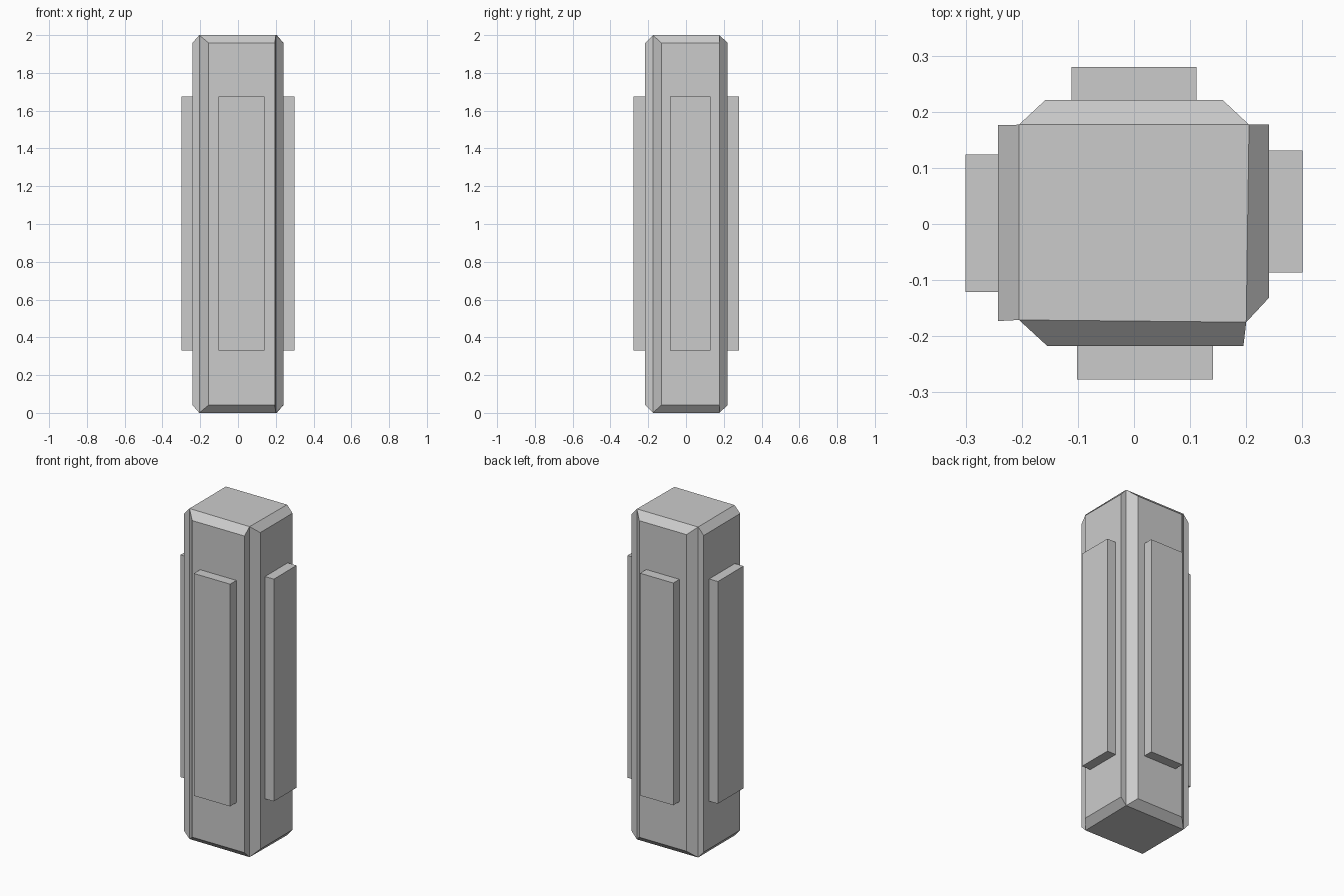
import bpy, bmesh

if "Cube" in bpy.data.objects:
    bpy.data.objects.remove(bpy.data.objects["Cube"])

H = 2.0
LIP = 0.042                      # height of the sloped lips at top and bottom
PANEL_Z = (0.33, 1.675)

# Core plan corners, anticlockwise from front left
CORNERS = [(-0.205, -0.171), (0.2, -0.175), (0.205, 0.177), (-0.205, 0.177)]

# name, depth axis, body depth, body span, panel depth, panel span
# (spans run in the same anticlockwise direction as the corners)
SIDES = [
    ("front", 1, -0.217, (-0.155, 0.195), -0.277, (-0.102, 0.141)),
    ("right", 0, 0.241, (-0.131, 0.177), 0.30, (-0.086, 0.131)),
    ("back", 1, 0.221, (0.158, -0.158), 0.28, (0.111, -0.111)),
    ("left", 0, -0.242, (0.176, -0.173), -0.30, (0.124, -0.121)),
]


def point(axis, depth, along, z):
    return (depth, along, z) if axis == 0 else (along, depth, z)


def make_object(name, bm):
    bmesh.ops.recalc_face_normals(bm, faces=bm.faces)
    mesh = bpy.data.meshes.new(name)
    bm.to_mesh(mesh)
    bm.free()
    ob = bpy.data.objects.new(name, mesh)
    bpy.context.collection.objects.link(ob)


def raised_quad(bm, base, top, cap_base=False):
    """Walls from a base loop to a raised loop, closed by the raised face."""
    for i in range(4):
        j = (i + 1) % 4
        bm.faces.new((base[i], base[j], top[j], top[i]))
    bm.faces.new(top)
    if cap_base:
        bm.faces.new(base[::-1])


def loop(bm, axis, depth, span, z0, z1):
    a, b = span
    return [bm.verts.new(point(axis, depth, s, z))
            for s, z in ((a, z0), (b, z0), (b, z1), (a, z1))]


# Pillar body: core column with a raised, bevelled slab on each side
bm = bmesh.new()
low = [bm.verts.new((x, y, 0)) for x, y in CORNERS]
high = [bm.verts.new((x, y, H)) for x, y in CORNERS]
bm.faces.new(low[::-1])
bm.faces.new(high)
for i, (name, axis, depth, span, _, _) in enumerate(SIDES):
    j = (i + 1) % 4
    raised_quad(bm, [low[i], low[j], high[j], high[i]],
                loop(bm, axis, depth, span, LIP, H - LIP))
make_object("pillar_body", bm)

# Side panels: one upright block on each slab
for name, axis, body, _, depth, span in SIDES:
    bm = bmesh.new()
    raised_quad(bm, loop(bm, axis, body * 0.98, span, *PANEL_Z),
                loop(bm, axis, depth, span, *PANEL_Z), cap_base=True)
    make_object(name + "_panel", bm)
